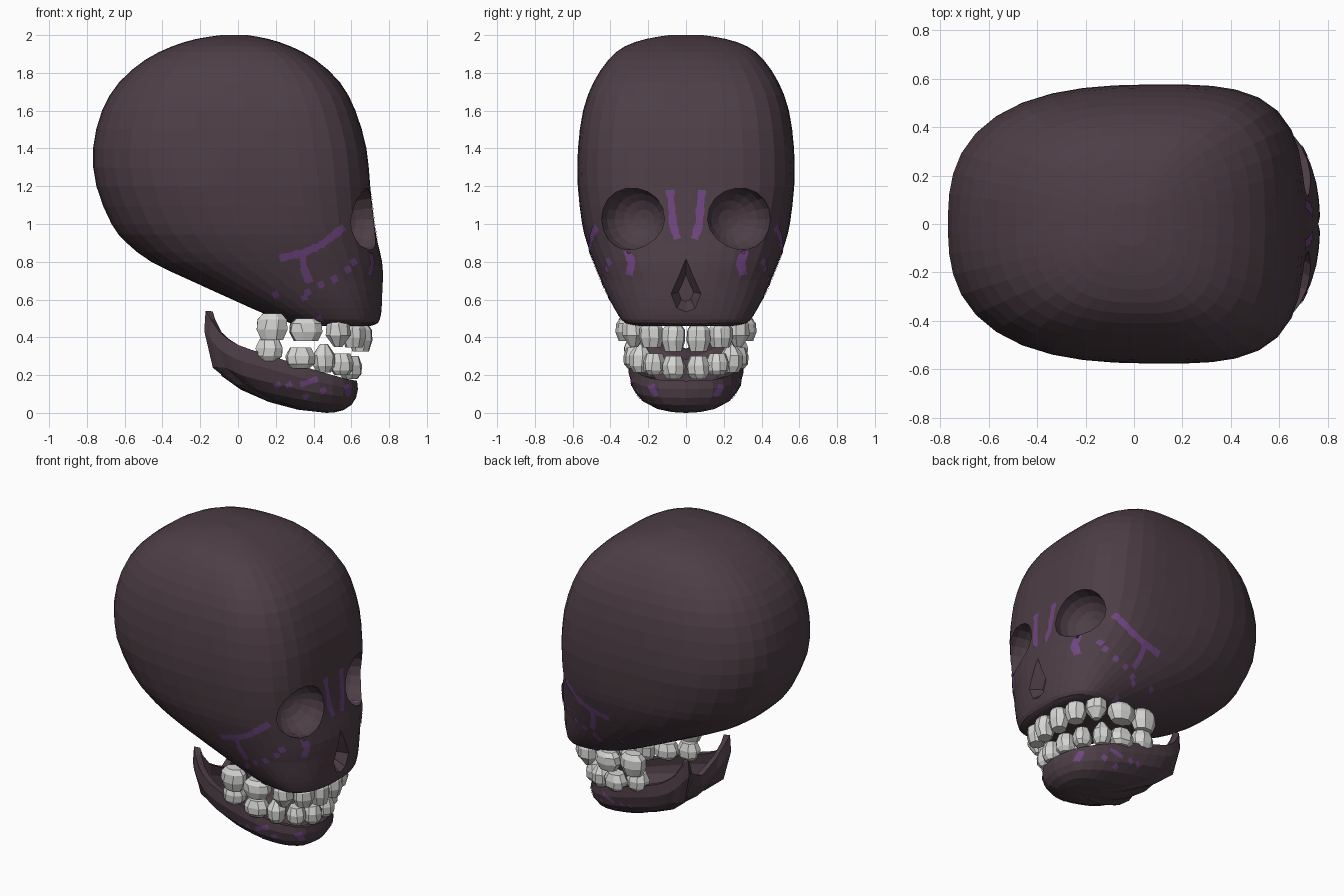
import bpy, bmesh, math, random
from mathutils import Vector, Matrix
from mathutils.bvhtree import BVHTree

if "Cube" in bpy.data.objects:
    bpy.data.objects.remove(bpy.data.objects["Cube"])

random.seed(4)


def material(name, rgb):
    m = bpy.data.materials.new(name)
    m.diffuse_color = (*rgb, 1)
    m.use_nodes = True
    m.node_tree.nodes["Principled BSDF"].inputs["Base Color"].default_value = m.diffuse_color
    return m


BONE = material("dark bone", (0.075, 0.048, 0.061))
TOOTH = material("tooth grey", (0.67, 0.67, 0.66))
VEIN = material("vein purple", (0.16, 0.06, 0.22))


def make(name, verts, faces, mat, recalc=True):
    me = bpy.data.meshes.new(name)
    me.from_pydata([tuple(v) for v in verts], [], faces)
    if recalc:
        bm = bmesh.new()
        bm.from_mesh(me)
        bmesh.ops.recalc_face_normals(bm, faces=bm.faces)
        bm.to_mesh(me)
        bm.free()
    me.materials.append(mat)
    ob = bpy.data.objects.new(name, me)
    bpy.context.collection.objects.link(ob)
    return ob


def smooth_path(pts, n):
    """Catmull-Rom resampling of a list of tuples."""
    out = []
    for i in range(len(pts) - 1):
        a, b, c, d = (pts[max(0, min(len(pts) - 1, i + k))] for k in (-1, 0, 1, 2))
        for j in range(n):
            t = j / n
            out.append(tuple(
                0.5 * (2 * q + (r - p) * t + (2 * p - 5 * q + 4 * r - s) * t * t
                       + (3 * q - p - 3 * r + s) * t ** 3)
                for p, q, r, s in zip(a, b, c, d)))
    return out + [pts[-1]]


def loft(rings):
    """Closed skin over equal rings, with end caps."""
    n = len(rings[0])
    verts = [v for r in rings for v in r]
    faces = [(k * n + i, k * n + (i + 1) % n, (k + 1) * n + (i + 1) % n, (k + 1) * n + i)
             for k in range(len(rings) - 1) for i in range(n)]
    faces += [tuple(range(n))[::-1], tuple(range(len(verts) - n, len(verts)))]
    return verts, faces


def apply_mods(ob):
    bpy.context.view_layer.objects.active = ob
    for m in list(ob.modifiers):
        bpy.ops.object.modifier_apply(modifier=m.name)


# Cranium: horizontal sections (z, back x, front x, half width)
ROWS = [(0.46, 0.40, 0.70, 0.24), (0.475, 0.28, 0.74, 0.32), (0.52, 0.15, 0.757, 0.36),
        (0.60, -0.03, 0.765, 0.405), (0.70, -0.25, 0.768, 0.45), (0.80, -0.46, 0.763, 0.49),
        (0.90, -0.59, 0.74, 0.525), (1.0, -0.67, 0.722, 0.55), (1.2, -0.75, 0.70, 0.573),
        (1.4, -0.768, 0.68, 0.572), (1.6, -0.72, 0.622, 0.545), (1.75, -0.63, 0.54, 0.49),
        (1.87, -0.49, 0.41, 0.41), (1.94, -0.35, 0.28, 0.325), (1.98, -0.22, 0.16, 0.21),
        (2.0, -0.09, 0.05, 0.09)]


def skull_ring(z, x0, x1, w, n=44):
    xc = (x0 + x1) / 2 + 0.1 * (x1 - x0)
    front = 2.4 + 1.0 * max(0, min(1, (z - 0.7) / 0.5))
    if z > 1.7:
        front -= 0.6 * min(1, (z - 1.7) / 0.25)
    back = 2.45 + 0.25 * max(0, min(1, (z - 0.9) / 0.3))
    ring = []
    for i in range(n):
        a = 2 * math.pi * (i + 0.5) / n
        c, s = math.cos(a), math.sin(a)
        e = front if c > 0 else back
        r = (abs(c) ** e + abs(s) ** e) ** (-1 / e)
        ring.append((xc + (x1 - xc if c > 0 else xc - x0) * c * r, w * s * r, z))
    return ring


skull = make("skull", *loft([skull_ring(*r) for r in smooth_path(ROWS, 2)]), BONE)

# Eye socket and nose cutters
cutters = []
for s in (1, -1):
    bm = bmesh.new()
    bmesh.ops.create_uvsphere(
        bm, u_segments=18, v_segments=10, radius=1,
        matrix=Matrix.Translation((0.655, s * 0.28, 1.025))
        @ Matrix.Rotation(s * math.radians(22), 4, 'Z')
        @ Matrix.Diagonal((0.16, 0.178, 0.17, 1)) @ Matrix.Rotation(math.pi / 2, 4, 'Y'))
    me = bpy.data.meshes.new("eye_cutter")
    bm.to_mesh(me)
    bm.free()
    me.materials.append(BONE)
    ob = bpy.data.objects.new("eye_cutter", me)
    bpy.context.collection.objects.link(ob)
    cutters.append(ob)
half = [(0, 0.82), (0.035, 0.73), (0.08, 0.63), (0.05, 0.55), (0, 0.53)]
drop = half + [(-y, z) for y, z in half[-2:0:-1]]
cutters.append(make("nose_cutter", *loft(
    [[(x, y * k, 0.65 + (z - 0.65) * k) for y, z in drop]
     for x, k in ((0.69, 0.5), (0.765, 1), (0.9, 1.05))]), BONE))
for c in cutters:
    m = skull.modifiers.new("cut", 'BOOLEAN')
    m.operation, m.solver, m.object = 'DIFFERENCE', 'EXACT', c
apply_mods(skull)
for c in cutters:
    bpy.data.objects.remove(c)

# Jaw: boat-shaped shell hanging from a rim with two rear points
RIM = [(0.63, 0, 0.17), (0.60, 0.14, 0.175), (0.5, 0.235, 0.20), (0.35, 0.285, 0.245),
       (0.15, 0.30, 0.31), (0.0, 0.29, 0.36), (-0.1, 0.265, 0.43), (-0.172, 0.22, 0.54),
       (-0.135, 0.13, 0.41), (-0.12, 0, 0.34)]
SIDE = [(1, 1), (1.03, 0.74), (0.97, 0.47), (0.82, 0.25), (0.56, 0.09), (0.28, 0.02)]
REAR = [(1, 1), (1.01, 0.8), (0.94, 0.57), (0.77, 0.36), (0.52, 0.17), (0.26, 0.05)]
rim = smooth_path(RIM, 2)
rim += [(x, -y, z) for x, y, z in rim[-2:0:-1]]
n, verts, faces = len(rim), [], []
BX = 0.47
for (r0, h0), (r1, h1) in zip(SIDE, REAR):
    for x, y, z in rim:
        b = max(0, min(1, (0.4 - x) / 0.5))
        r, h = r0 + (r1 - r0) * b, h0 + (h1 - h0) * b
        # lower rows forget the rear points so the underside stays smooth
        flat = min(z, 0.42) if x < -0.05 and h < 0.7 else z
        verts.append((BX + (x - BX) * r, y * r, flat * h))
verts.append((BX, 0, 0))
for k in range(len(SIDE) - 1):
    faces += [(k * n + i, k * n + n + i, k * n + n + (i + 1) % n, k * n + (i + 1) % n)
              for i in range(n)]
last = (len(SIDE) - 1) * n
faces += [(last + i, len(verts) - 1, last + (i + 1) % n) for i in range(n)]
jaw = make("jaw", verts, faces, BONE, recalc=False)
m = jaw.modifiers.new("shell", 'SOLIDIFY')
m.thickness, m.offset = 0.04, -1
apply_mods(jaw)


# Teeth: faceted pegs (x, y, z low, z high, width, pointed)
def tooth(name, x, y, z0, z1, w, point, up, yaw):
    prof = [(0.62, 0), (0.95, 0.22), (1.0, 0.6), (0.35 if point else 0.72, 1.0)]
    rings = []
    for r, t in prof:
        z = z0 + (z1 - z0) * t if up else z1 - (z1 - z0) * t
        ring = []
        for i in range(8):
            a = math.pi * (i + 0.5) / 4 + random.uniform(-0.1, 0.1)
            p = Matrix.Rotation(yaw, 3, 'Z') @ Vector((0.058 * r * math.cos(a) * 1.08,
                                                       w / 2 * r * math.sin(a) * 1.08, 0))
            ring.append((x + p.x, y + p.y, z))
        rings.append(ring)
    make(name, *loft(rings), TOOTH)


UPPER = [(0.65, 0.066, 0.325, 0.47, 0.122, 0), (0.615, 0.183, 0.345, 0.475, 0.125, 0),
         (0.53, 0.275, 0.35, 0.50, 0.125, 1), (0.36, 0.31, 0.38, 0.50, 0.17, 0),
         (0.18, 0.30, 0.385, 0.525, 0.16, 0)]
LOWER = [(0.595, 0.064, 0.18, 0.30, 0.115, 0), (0.55, 0.168, 0.20, 0.315, 0.11, 0),
         (0.455, 0.24, 0.215, 0.365, 0.11, 1), (0.33, 0.27, 0.235, 0.345, 0.15, 0),
         (0.165, 0.27, 0.275, 0.39, 0.14, 0)]
for label, row, up in (("upper_tooth", UPPER, False), ("lower_tooth", LOWER, True)):
    for s in (1, -1):
        for (x, y, z0, z1, w, pt), deg in zip(row, (8, 32, 58, 80, 90)):
            tooth(label, x, s * y, z0, z1, w, pt, up, s * math.radians(deg))


# Purple veins: thin ragged ribbons projected onto the bone
def veins(name, target, lines, from_side, width=0.034):
    bm = bmesh.new()
    bm.from_mesh(target.data)
    tree = BVHTree.FromBMesh(bm)
    verts, faces = [], []
    for s in (1, -1):
        for line in lines:
            pts = [Vector(p) for p in line]
            if len(pts) == 1:  # a single point becomes a small blot
                pts = [pts[0] - Vector((0.015, 0.008)), pts[0] + Vector((0.015, 0.008))]
            prev = None
            for a, b in zip(pts, pts[1:]):
                side = Vector((a.y - b.y, b.x - a.x)).normalized() * width / 2
                steps = max(2, round((b - a).length / 0.02))
                for k in range(steps + 1):
                    p = a.lerp(b, k / steps)
                    j = random.uniform(0.75, 1.2)
                    pair = []
                    for f in (-j, 0, j):
                        u, v = p + side * f
                        o, d = (((u, s * 2, v), (0, -s, 0)) if from_side
                                else ((2, s * u, v), (-1, 0, 0)))
                        hit, nor, _, _ = tree.ray_cast(Vector(o), Vector(d))
                        if hit is None:
                            break
                        pair.append(hit + nor * 0.004)
                    if len(pair) < 3:
                        prev = None
                        continue
                    i = len(verts)
                    verts += pair
                    if prev is not None:
                        for q in (0, 1):
                            f = (prev + q, prev + q + 1, i + q + 1, i + q)
                            # keep ribbon faces pointing away from the bone
                            n = (verts[f[1]] - verts[f[0]]).cross(verts[f[3]] - verts[f[0]])
                            faces.append(f if n.dot(Vector(d)) < 0 else f[::-1])
                    prev = i
    bm.free()
    make(name, verts, faces, VEIN, recalc=False)


veins("brow_veins", skull, [[(0.085, 1.18), (0.075, 1.08), (0.07, 1.0), (0.045, 0.92)],
                            [(0.315, 0.86), (0.285, 0.80), (0.30, 0.73)]], False, 0.042)
veins("cheek_veins", skull, [[(0.56, 0.985), (0.44, 0.89), (0.35, 0.85), (0.22, 0.82)],
                             [(0.34, 0.85), (0.35, 0.76), (0.38, 0.69)]], True, 0.04)
veins("cheek_spots", skull, [[p] for p in (
    (0.44, 0.68), (0.51, 0.71), (0.58, 0.76), (0.61, 0.80), (0.20, 0.63),
    (0.35, 0.61), (0.37, 0.64), (0.43, 0.50))], True)
veins("jaw_veins", jaw, [[(0.33, 0.15), (0.42, 0.18)], [(0.57, 0.15), (0.585, 0.09)],
                         [(0.21, 0.15)], [(0.27, 0.15)], [(0.36, 0.09)], [(0.45, 0.12)]],
      True, 0.028)
